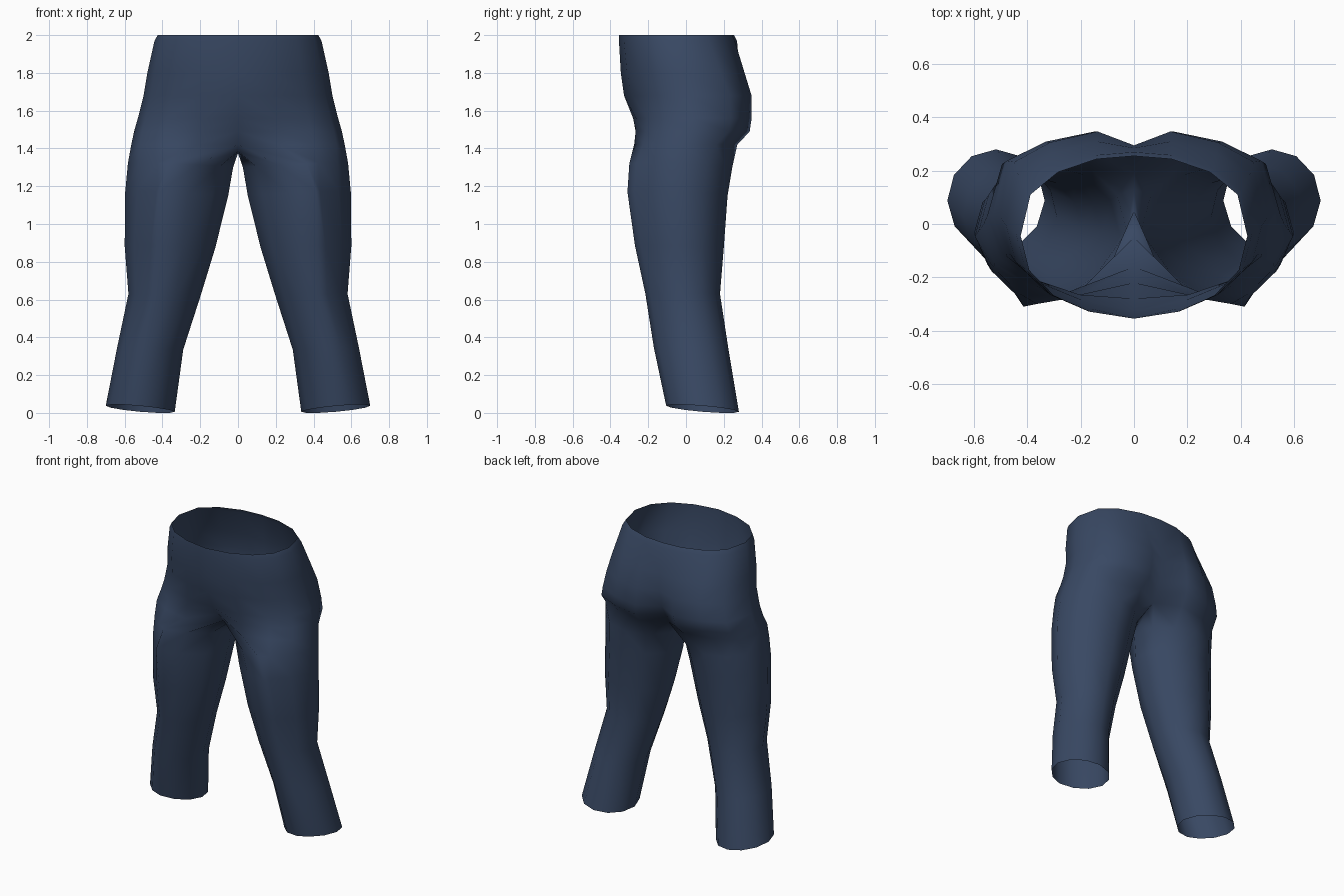
import bpy, bmesh
from math import sin, cos, radians

if "Cube" in bpy.data.objects:
    bpy.data.objects.remove(bpy.data.objects["Cube"])

ARC = 9     # points on the half hip outline, front centre to back centre
SIDES = 12  # points around each leg

# Hip rows: z, half width, front y, back y, centre front y, centre back y, squareness front/back
HIPS = [
    (2.00, 0.425, -0.35, 0.26, -0.355, 0.255, 0.90, 0.70),
    (1.97, 0.442, -0.35, 0.275, -0.355, 0.27, 0.90, 0.70),
    (1.80, 0.48, -0.335, 0.325, -0.345, 0.285, 0.90, 0.58),
    (1.68, 0.50, -0.31, 0.36, -0.328, 0.295, 0.90, 0.50),
    (1.56, 0.53, -0.285, 0.36, -0.28, 0.265, 0.80, 0.50),
    (1.49, 0.55, -0.285, 0.35, -0.22, 0.225, 0.75, 0.52),
    (1.42, 0.565, -0.29, 0.285, -0.16, 0.19, 0.70, 0.60),
]
# Leg rows: z, inner x, outer x, front y, back y, front shift in x, tilt in z
LEGS = [
    (1.31, 0.026, 0.583, -0.30, 0.245, 0.06, 0.01),
    (1.16, 0.052, 0.597, -0.31, 0.22, 0.09, 0.01),
    (0.88, 0.120, 0.600, -0.27, 0.20, 0.06, 0.005),
    (0.63, 0.195, 0.580, -0.215, 0.18, 0.04, 0.00),
    (0.34, 0.290, 0.640, -0.17, 0.225, 0.02, 0.005),
    (0.022, 0.335, 0.700, -0.105, 0.28, 0.01, 0.016),
]
# Crotch seam, back to front: y, z
CROTCH = [(0.13, 1.39), (0.05, 1.375), (-0.05, 1.385)]


def hip_row(z, w, yf, yb, fc, bc, ef, eb):
    mid = (yf + yb) / 2
    pts = []
    for i in range(ARC):
        a = radians(-90 + 180 * i / (ARC - 1))
        c, s = max(cos(a), 0), sin(a)
        if s > 0:
            pts.append([w * c ** (1.85 - eb), mid + (yb - mid) * s ** eb, z])
        else:
            pts.append([w * c, mid + (yf - mid) * abs(s) ** ef, z])
    pts[0] = [0, fc, z]
    pts[-1] = [0, bc, z]
    return pts


def leg_row(z, xi, xo, yf, yb, shift, tilt):
    pts = []
    for i in range(SIDES):
        a = radians(-120 + 360 * i / SIDES)
        c, s = cos(a), sin(a)
        x = (xi + xo) / 2 + (xo - xi) / 2 * c
        if s < -0.1:  # front ridge leans outward, outer front corner is flattened
            x += shift * -s if c < 0.1 else -0.3 * shift
        pts.append([x, (yf + yb) / 2 + (yb - yf) / 2 * s, z + tilt * (c - s)])
    return pts


bm = bmesh.new()


def add(pts):
    return [bm.verts.new(p) for p in pts]


def bridge(a, b, closed):
    n = len(a)
    for i in range(n if closed else n - 1):
        j = (i + 1) % n
        bm.faces.new((a[i], b[i], b[j], a[j]))


# Hips: open half rows
rows = [add(hip_row(*r)) for r in HIPS]
for a, b in zip(rows, rows[1:]):
    bridge(a, b, False)

# Leg: closed rows continuing from the last hip row plus the crotch seam
ring = rows[-1] + add([0, y, z] for y, z in CROTCH)
for r in LEGS:
    nxt = add(leg_row(*r))
    bridge(ring, nxt, True)
    ring = nxt

bmesh.ops.recalc_face_normals(bm, faces=bm.faces)
# Face outward: the outermost face must point to +x
outer = max(bm.faces, key=lambda f: f.calc_center_median().x)
if outer.normal.x < 0:
    bmesh.ops.reverse_faces(bm, faces=bm.faces)
for f in bm.faces:
    f.smooth = True

mesh = bpy.data.meshes.new("trousers")
bm.to_mesh(mesh)
bm.free()
trousers = bpy.data.objects.new("trousers", mesh)
bpy.context.collection.objects.link(trousers)

# Other half
mirror = trousers.modifiers.new("mirror", 'MIRROR')
mirror.use_axis[0] = True
mirror.use_clip = True
mirror.merge_threshold = 0.001

# Dark blue cloth
cloth = bpy.data.materials.new("blue_cloth")
cloth.diffuse_color = (0.04, 0.065, 0.125, 1)
cloth.use_nodes = True
cloth.node_tree.nodes["Principled BSDF"].inputs["Base Color"].default_value = cloth.diffuse_color
mesh.materials.append(cloth)
